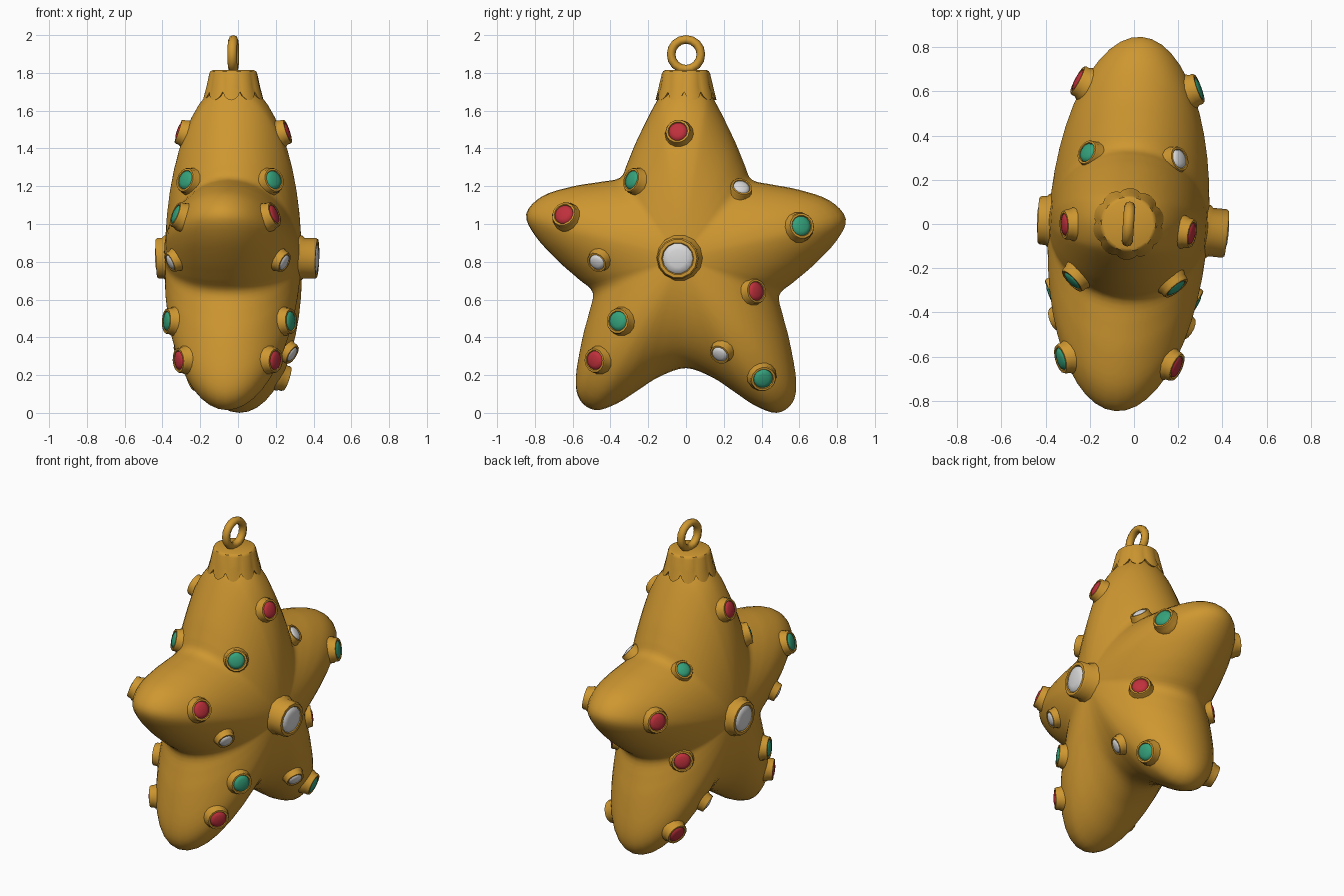
import bpy, bmesh, math
from mathutils import Matrix, Vector
from mathutils.bvhtree import BVHTree

if "Cube" in bpy.data.objects:
    bpy.data.objects.remove(bpy.data.objects["Cube"])


def material(name, rgb):
    m = bpy.data.materials.new(name)
    m.diffuse_color = (*rgb, 1)
    m.use_nodes = True
    m.node_tree.nodes["Principled BSDF"].inputs["Base Color"].default_value = m.diffuse_color
    return m


GOLD = material("gold", (0.62, 0.31, 0.03))
RED = material("red", (0.52, 0.03, 0.045))
GREEN = material("green", (0.035, 0.36, 0.2))
WHITE = material("white", (0.70, 0.70, 0.70))

# whole ornament is turned slightly about the vertical axis
PLACE = Matrix.Translation((-0.025, 0, 0)) @ Matrix.Rotation(math.radians(-4), 4, 'Z')


def finish(bm, name, mat, matrix=Matrix(), angle=40):
    bmesh.ops.recalc_face_normals(bm, faces=bm.faces)
    bm.transform(PLACE @ matrix)
    me = bpy.data.meshes.new(name)
    bm.to_mesh(me)
    bm.free()
    me.materials.append(mat)
    ob = bpy.data.objects.new(name, me)
    bpy.context.collection.objects.link(ob)
    bpy.ops.object.select_all(action='DESELECT')
    ob.select_set(True)
    bpy.context.view_layer.objects.active = ob
    bpy.ops.object.shade_smooth_by_angle(angle=math.radians(angle))
    return ob


def loft(bm, rings, start=None, end=None):
    """Skin closed rings of points; start and end are optional pole points."""
    vs = [[bm.verts.new(p) for p in r] for r in rings]
    n = len(vs[0])
    for a, b in zip(vs, vs[1:]):
        for i in range(n):
            j = (i + 1) % n
            bm.faces.new((a[i], a[j], b[j], b[i]))
    for pole, ring in ((start, vs[0]), (end, vs[-1])):
        if pole is not None:
            v = bm.verts.new(pole)
            for i in range(n):
                bm.faces.new((ring[i], ring[(i + 1) % n], v))


def circle(r, z, n):
    return [(r * math.cos(math.tau * i / n), r * math.sin(math.tau * i / n), z) for i in range(n)]


# star body: smooth outline in the y-z plane, domed on both faces
half = [(0, 1.76), (0.1, 1.72), (0.16, 1.64), (0.26, 1.44), (0.31, 1.32), (0.35, 1.24),
        (0.46, 1.215), (0.6, 1.19), (0.76, 1.137), (0.848, 1.04), (0.80, 0.925),
        (0.68, 0.795), (0.57, 0.70), (0.495, 0.63), (0.515, 0.52), (0.55, 0.385),
        (0.585, 0.175), (0.563, 0.06), (0.48, 0.0075), (0.365, 0.045), (0.25, 0.12),
        (0.14, 0.19), (0, 0.237)]
pts = half + [(-y, z) for y, z in half[-2:0:-1]]
pts = [Vector((0, y, z - 0.015 * y)) for y, z in pts]
outline = []
for i in range(len(pts)):
    p0, p1, p2, p3 = (pts[(i + k - 1) % len(pts)] for k in range(4))
    for s in range(4):
        t = s / 4
        outline.append(0.5 * (2 * p1 + (p2 - p0) * t + (2 * p0 - 5 * p1 + 4 * p2 - p3) * t * t
                              + (3 * p1 - p0 - 3 * p2 + p3) * t ** 3))
CENTRE, DEPTH, STEPS = Vector((0, 0, 0.82)), 0.362, 24
rings = []
for k in range(1, STEPS):
    a = math.pi * k / STEPS
    x = Vector((DEPTH * math.cos(a), 0, 0))
    rings.append([CENTRE + (p - CENTRE) * math.sin(a) + x for p in outline])
bm = bmesh.new()
loft(bm, rings, CENTRE + Vector((DEPTH, 0, 0)), CENTRE - Vector((DEPTH, 0, 0)))
bmesh.ops.recalc_face_normals(bm, faces=bm.faces)
tree = BVHTree.FromBMesh(bm)
finish(bm, "star_body", GOLD, angle=60)

# jewels: y, z, setting radius, colour on the +x face, colour on the -x face
jewels = [(-0.02, 1.48, 0.068, RED, RED), (-0.25, 1.225, 0.068, GREEN, GREEN),
          (0.30, 1.175, 0.06, WHITE, GREEN), (-0.62, 1.04, 0.07, RED, GREEN),
          (0.62, 0.985, 0.072, GREEN, RED), (-0.44, 0.81, 0.058, WHITE, WHITE),
          (-0.01, 0.82, 0.11, WHITE, WHITE), (0.37, 0.64, 0.068, RED, RED),
          (-0.325, 0.485, 0.07, GREEN, GREEN), (0.21, 0.325, 0.058, WHITE, WHITE),
          (-0.45, 0.28, 0.068, RED, RED), (0.42, 0.19, 0.07, GREEN, RED)]
for y, z, r, right_colour, left_colour in jewels:
    for side, colour, label in ((1, right_colour, "right"), (-1, left_colour, "left")):
        loc, nor, _, _ = tree.ray_cast(Vector((side * 2, y, z)), Vector((-side, 0, 0)))
        # the large central setting stands prouder on the right face
        h = 0.036 if r < 0.1 else (0.085 if side > 0 else 0.045)
        m = Matrix.Translation(loc) @ nor.to_track_quat('Z', 'Y').to_matrix().to_4x4()
        bm = bmesh.new()
        prof = [(1.15, -0.03), (1.1, 0.0), (1.0, 0.012), (1.0, h - 0.01), (0.93, h),
                (0.78, h), (0.70, h - 0.012)]
        loft(bm, [circle(r * f, d, 14) for f, d in prof])
        finish(bm, "setting_" + label, GOLD, m, 50)
        bm = bmesh.new()
        loft(bm, [circle(r * 0.76, h - 0.012, 14), circle(r * 0.70, h - 0.001, 14),
                  circle(r * 0.42, h + 0.006, 14)], None, (0, 0, h + 0.008))
        finish(bm, "jewel_" + label, colour, m, 50)

# cap with fluted skirt and scalloped lower edge
LOBES, PER = 10, 8
N = LOBES * PER


def skirt(r, z, flute, scallop):
    ring = []
    for i in range(N):
        a = math.tau * i / N
        w = abs(math.sin(a * LOBES / 2)) ** 0.7
        rr = r - flute * (1 - w)
        ring.append((rr * math.cos(a), rr * math.sin(a), z + scallop * (1 - w)))
    return ring


bm = bmesh.new()
loft(bm, [skirt(0.11, 1.814, 0, 0), skirt(0.122, 1.808, 0, 0), skirt(0.128, 1.795, 0.002, 0),
          skirt(0.145, 1.725, 0.01, 0), skirt(0.162, 1.655, 0.014, 0.045),
          skirt(0.148, 1.657, 0.014, 0.045), skirt(0.115, 1.79, 0, 0)], (0, 0, 1.814))
finish(bm, "hanger_cap", GOLD)

# hanging loop
bm = bmesh.new()
SEG, MAJOR, MINOR = 16, 0.079, 0.023
loop = []
for i in range(SEG + 1):
    a = math.tau * i / SEG
    d = Vector((0, math.sin(a), math.cos(a)))
    c = Vector((0, 0, 1.898)) + d * MAJOR
    loop.append([c + d * MINOR * math.cos(math.tau * k / 8)
                 + Vector((MINOR * 1.1 * math.sin(math.tau * k / 8), 0, 0)) for k in range(8)])
loft(bm, loop)
bmesh.ops.remove_doubles(bm, verts=bm.verts, dist=0.0005)
finish(bm, "hanging_loop", GOLD, angle=60)
